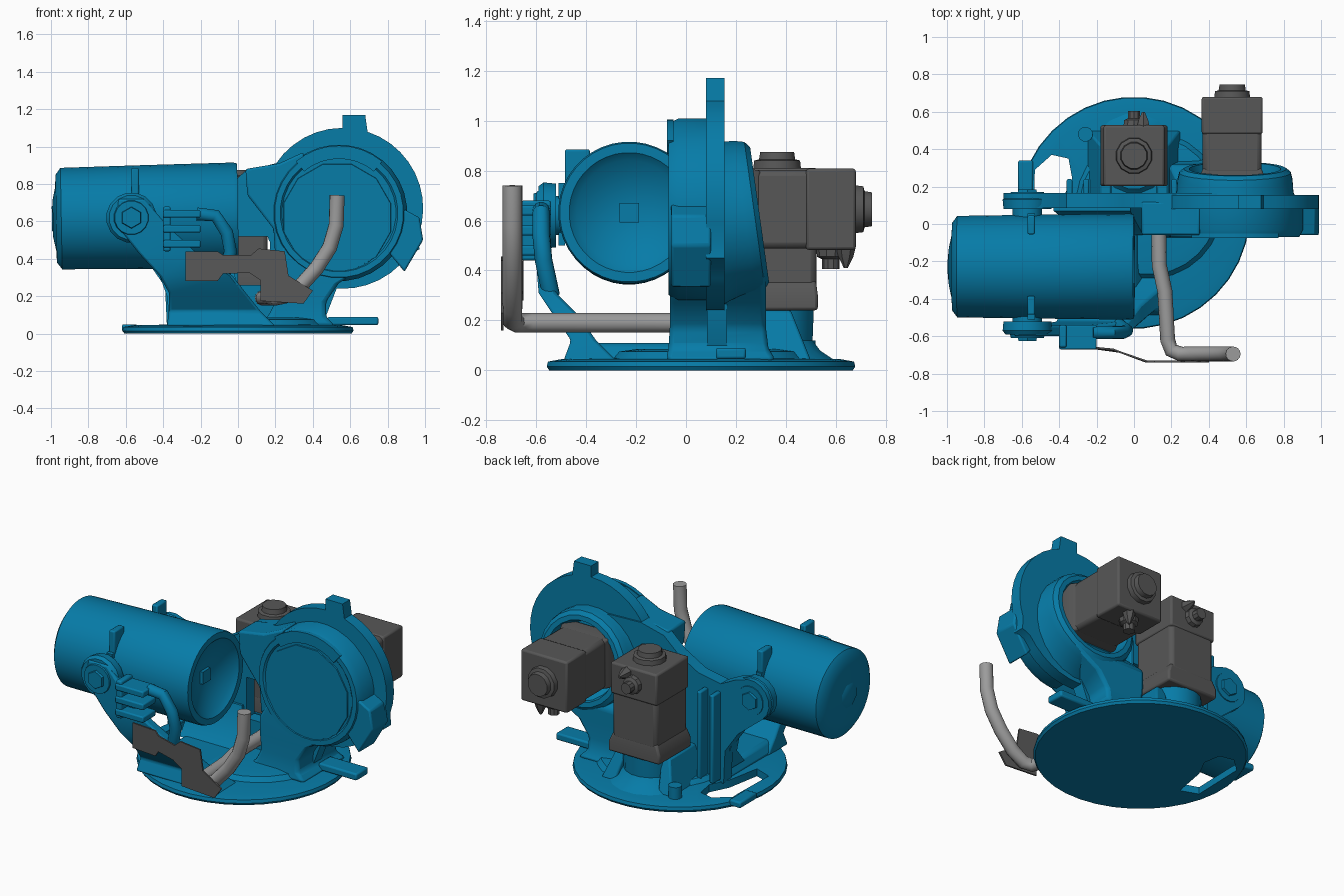
import bpy, bmesh, math
from mathutils import Vector, Matrix


def material(name, rgb):
    m = bpy.data.materials.new(name)
    m.diffuse_color = (*rgb, 1)
    return m


BLUE = material("blue_paint", (0.002, 0.2, 0.39))
DARK = material("dark_grey", (0.095, 0.095, 0.095))
PIPE = material("pipe_grey", (0.33, 0.33, 0.33))


def loft(name, rings, mat=BLUE, bevel=0, mtx=None):
    """Skin equal-length rings of points and cap both ends."""
    bm = bmesh.new()
    vs = [[bm.verts.new(p) for p in r] for r in rings]
    n = len(vs[0])
    for a, b in zip(vs, vs[1:]):
        for i in range(n):
            j = (i + 1) % n
            bm.faces.new((a[i], a[j], b[j], b[i]))
    bm.faces.new(vs[0])
    bm.faces.new(vs[-1])
    bmesh.ops.recalc_face_normals(bm, faces=bm.faces)
    if mtx:
        bm.transform(mtx)
    me = bpy.data.meshes.new(name)
    bm.to_mesh(me)
    bm.free()
    ob = bpy.data.objects.new(name, me)
    bpy.context.collection.objects.link(ob)
    me.materials.append(mat)
    if bevel:
        m = ob.modifiers.new("bevel", 'BEVEL')
        m.width, m.segments = bevel, 2
    return ob


def revolve(name, prof, origin=(0, 0, 0), axis=(0, 0, 1), n=28, mat=BLUE, mtx=None):
    """Turn (distance, radius) pairs about an axis."""
    q = Vector(axis).to_track_quat('Z', 'Y')
    rings = []
    for t, r in prof:
        ring = []
        for i in range(n):
            a = 2 * math.pi * (i + 0.5) / n
            ring.append(Vector(origin) + q @ Vector((r * math.cos(a), r * math.sin(a), t)))
        rings.append(ring)
    return loft(name, rings, mat, 0, mtx)


def slab(name, outline, y0, y1, mat=BLUE, bevel=0):
    return loft(name, [[(x, y, z) for x, z in outline] for y in (y0, y1)], mat, bevel)


def stack(name, secs, mat=BLUE, bevel=0, mtx=None):
    """Skin rectangles (x0, x1, y0, y1, z) going upward."""
    return loft(name, [[(a, c, z), (b, c, z), (b, d, z), (a, d, z)] for a, b, c, d, z in secs],
                mat, bevel, mtx)


def box(name, x, y, z, mat=BLUE, bevel=0, mtx=None):
    return stack(name, [(*x, *y, z[0]), (*x, *y, z[1])], mat, bevel, mtx)


def tube(name, pts, radius, mat):
    cu = bpy.data.curves.new(name, 'CURVE')
    cu.dimensions, cu.bevel_depth, cu.bevel_resolution = '3D', radius, 5
    cu.use_fill_caps = True
    sp = cu.splines.new('POLY')
    sp.points.add(len(pts) - 1)
    for p, c in zip(sp.points, pts):
        p.co = (*c, 1)
    ob = bpy.data.objects.new(name, cu)
    bpy.context.collection.objects.link(ob)
    cu.materials.append(mat)
    bpy.ops.object.select_all(action='DESELECT')
    ob.select_set(True)
    bpy.context.view_layer.objects.active = ob
    bpy.ops.object.convert(target='MESH')


def cut(ob, cutter):
    m = ob.modifiers.new("cut", 'BOOLEAN')
    m.operation, m.object, m.solver = 'DIFFERENCE', cutter, 'EXACT'
    bpy.context.view_layer.objects.active = ob
    bpy.ops.object.modifier_apply(modifier=m.name)
    bpy.data.objects.remove(cutter)


def circle(cx, cz, r, a0, a1, n):
    return [(cx + r * math.cos(math.radians(a0 + (a1 - a0) * i / n)),
             cz + r * math.sin(math.radians(a0 + (a1 - a0) * i / n))) for i in range(n + 1)]


# Turntable base with a kidney-shaped opening and foot lugs
base = revolve("base_plate", [(0, 0.61), (0.015, 0.62), (0.035, 0.615), (0.045, 0.56), (0.05, 0.3)],
               (0, 0.06, 0), n=36)
hole = [(-0.54, -0.06), (-0.43, -0.1), (-0.39, 0.12), (-0.33, 0.24), (-0.35, 0.35), (-0.44, 0.37), (-0.53, 0.29)]
cut(base, loft("hole_cutter", [[(x, y, z) for x, y in hole] for z in (-0.1, 0.2)]))
revolve("base_step", [(0.04, 0.4), (0.075, 0.37), (0.085, 0.3)], (0.08, 0.1, 0))
box("foot_lug_right", (0.48, 0.75), (0.12, 0.24), (0.045, 0.09), bevel=0.01)
box("foot_lug_left", (-0.62, -0.54), (0.17, 0.34), (0.01, 0.05), bevel=0.01)
revolve("base_pin", [(0.03, 0.04), (0.12, 0.04)], (-0.26, 0.48, 0), n=12)

# Rear wall joining the trunnion bearing to the arm flange
wall = slab("rear_wall", [(-0.38, 0.04), (0.45, 0.04), (0.55, 0.3), (0.5, 0.9), (0.2, 0.91),
                          (0.04, 0.87), (-0.06, 0.78), (-0.2, 0.7), (-0.36, 0.67), (-0.46, 0.72)]
            + circle(-0.57, 0.62, 0.13, 60, 230, 8) + [(-0.48, 0.38), (-0.39, 0.25)], 0.085, 0.165)
cut(wall, box("window_cutter", (0.0, 0.17), (0, 0.3), (0.26, 0.52)))
for x in (-0.36, -0.27, 0.2):
    box("wall_rib", (x, x + 0.03), (0.15, 0.24), (0.06, 0.62), bevel=0.008)

# Front support curving out under the balancer and up to its bearing
stack("front_support", [(-0.38, 0.2, -0.49, -0.28, 0.04), (-0.37, 0.12, -0.46, -0.36, 0.12),
                        (-0.37, 0.04, -0.53, -0.43, 0.22), (-0.42, -0.03, -0.59, -0.52, 0.31),
                        (-0.53, -0.22, -0.6, -0.54, 0.43), (-0.65, -0.38, -0.6, -0.54, 0.58),
                        (-0.64, -0.5, -0.6, -0.54, 0.72)], bevel=0.012)
stack("cradle_floor", [(-0.38, 0.05, -0.4, 0.12, 0.04), (-0.34, 0.0, -0.38, 0.12, 0.11)], bevel=0.02)
stack("cradle_web", [(-0.37, 0.05, -0.06, 0.12, 0.1), (-0.38, 0.0, 0.03, 0.12, 0.2),
                     (-0.43, -0.02, 0.07, 0.12, 0.34)])
tube("front_handle", [(-0.22, -0.58, 0.64), (-0.12, -0.58, 0.63), (-0.06, -0.58, 0.54),
                      (-0.04, -0.57, 0.44), (-0.08, -0.54, 0.3)], 0.035, BLUE)
box("front_bracket", (-0.4, -0.36), (-0.66, -0.54), (0.44, 0.68), bevel=0.01)
for z in (0.46, 0.54, 0.62):
    box("bracket_shelf", (-0.4, -0.2), (-0.67, -0.54), (z, z + 0.04), bevel=0.008)

# Balancer cylinder with a dished right end
AX = (1, 0, 0.018)
revolve("balancer", [(-0.99, 0.1), (-0.975, 0.17), (-0.972, 0.235), (-0.945, 0.272), (-0.55, 0.278),
                     (-0.02, 0.284), (0, 0.278), (0, 0.24), (-0.03, 0.21), (-0.08, 0.07)],
        (0, -0.228, 0.632), AX, 40)
revolve("balancer_end_cap", [(-0.995, 0.07), (-0.97, 0.11)], (0, -0.228, 0.632), AX, 8)
revolve("balancer_rod_end", [(-0.1, 0.055), (-0.06, 0.055)], (0, -0.228, 0.632), AX, 4)
for y in (-0.485, -0.055):
    box("balancer_fin", (-0.57, -0.53), (y, y + 0.1), (0.7, 0.885), bevel=0.008)
for y in (-0.51, 0.03):
    box("balancer_side_rib", (-0.57, -0.53), (y, y + 0.025), (0.5, 0.75))

# Trunnion bearings, mirrored front and back
for y, s in ((-0.48, -1), (0.04, 1)):
    revolve("trunnion_bearing", [(-0.06, 0.08), (0.04, 0.08), (0.04, 0.13), (0.09, 0.135), (0.11, 0.12),
                                 (0.11, 0.095), (0.13, 0.09)], (-0.57, y, 0.62), (0, s, 0), 16)
    revolve("trunnion_nut", [(0.1, 0.065), (0.145, 0.055)], (-0.57, y, 0.62), (0, s, 0), 6)

# Column carrying the arm flange
stack("column", [(0.08, 0.52, -0.08, 0.36, 0.04), (0.16, 0.47, -0.07, 0.33, 0.09),
                 (0.2, 0.47, -0.065, 0.32, 0.17), (0.19, 0.54, -0.065, 0.32, 0.27),
                 (0.19, 0.72, -0.065, 0.32, 0.38), (0.25, 0.8, -0.06, 0.2, 0.5)], bevel=0.02)
slab("column_shoulder", [(0.05, 0.74), (0.04, 0.88), (0.22, 0.91), (0.35, 0.97), (0.4, 0.5),
                         (0.2, 0.4), (0.19, 0.56)], -0.06, 0.12, bevel=0.012)

# Arm flange: thick front drum, larger plate with lugs, tilted motor cup behind
revolve("flange_drum", [(0.15, 0.365), (-0.03, 0.365), (-0.07, 0.345), (-0.07, 0.315), (-0.06, 0.305)],
        (0.54, 0, 0.645), (0, 1, 0), 32)
revolve("flange_face", [(-0.05, 0.3), (-0.066, 0.295)], (0.53, 0, 0.62), (0, 1, 0), 12)
slab("flange_plate", [(0.56, 1.17), (0.56, 1.1)] + circle(0.56, 0.67, 0.43, 100, 325, 24)
     + [(0.97, 0.45)] + circle(0.56, 0.67, 0.43, -20, 72, 10) + [(0.68, 1.17)], 0.08, 0.155)
slab("flange_stop_lug", [(0.8, 0.44), (0.89, 0.33), (0.99, 0.5), (0.97, 0.62), (0.86, 0.68)],
     -0.06, 0.1, bevel=0.01)
slab("flange_arc_pad", circle(0.54, 0.645, 0.36, 50, 130, 8) + circle(0.54, 0.645, 0.29, 130, 50, 8),
     -0.076, -0.05)
revolve("motor_cup", [(-0.18, 0.34), (-0.11, 0.315), (-0.04, 0.31), (0.0, 0.3), (0.02, 0.275),
                      (0.02, 0.245), (-0.07, 0.22)], (0.54, 0.275, 0.62), (0, 1, 0.14), 24)

# Pedestal below the upright motor
revolve("motor_pedestal", [(0.04, 0.25), (0.08, 0.19), (0.12, 0.16), (0.25, 0.165)], (0, 0.35, 0), n=16)
for s in (-1, 1):
    stack("pedestal_rib", [(s * 0.2 - 0.05, s * 0.2 + 0.05, 0.15, 0.5, 0.04),
                           (s * 0.15 - 0.03, s * 0.15 + 0.03, 0.15, 0.42, 0.24)], bevel=0.01)


# Two motors: local z is the shaft axis, local y the connector side
def motor(name, length, mtx):
    w = 0.163
    stack(name + "_flange", [(-0.18, 0.18, -w, w, 0), (-0.18, 0.18, -w, w, 0.06),
                             (-0.155, 0.155, -0.155, 0.155, 0.12)], DARK, 0.012, mtx)
    box(name + "_body", (-0.158, 0.158), (-0.158, 0.158), (0.08, length - 0.1), DARK, 0.025, mtx)
    box(name + "_housing", (-w, w), (-w, w), (length - 0.2, length), DARK, 0.012, mtx)
    revolve(name + "_cap", [(length - 0.01, 0.1), (length + 0.03, 0.095), (length + 0.035, 0.075),
                            (length + 0.065, 0.07)], n=12, mat=DARK, mtx=mtx)
    o = (0, 0, length - 0.1)
    revolve(name + "_connector", [(0.15, 0.06), (0.19, 0.055), (0.2, 0.035), (0.24, 0.035)],
            o, (0, 1, 0), 10, DARK, mtx)
    revolve(name + "_plug", [(0.15, 0.04), (0.19, 0.03), (0.235, 0.008)],
            (0.05, 0, length - 0.04), (0, 1, 0), 6, DARK, mtx)


motor("upright_motor", 0.57, Matrix.Translation((0, 0.365, 0.24)))
motor("rear_motor", 0.5, Matrix.Translation((0.525, 0.18, 0.645)) @ Matrix.Rotation(-math.pi / 2, 4, 'X'))

# Cable pipe running forward, across, then up
tube("cable_pipe", [(0.13, 0.1, 0.19), (0.135, -0.22, 0.19), (0.165, -0.36, 0.19), (0.18, -0.62, 0.19),
                    (0.2, -0.675, 0.19), (0.25, -0.695, 0.2), (0.33, -0.695, 0.25), (0.42, -0.695, 0.35),
                    (0.49, -0.695, 0.46), (0.525, -0.695, 0.58), (0.53, -0.695, 0.74)], 0.04, PIPE)

# Thin cable guard plate, stepping forward along its length
top = [(-0.28, 0.44), (-0.11, 0.44), (-0.08, 0.42), (0.07, 0.42), (0.11, 0.455), (0.25, 0.44),
       (0.27, 0.31), (0.4, 0.23)]
low = [(0.35, 0.16), (0.12, 0.175), (0.12, 0.285), (0.06, 0.325), (-0.08, 0.32), (-0.11, 0.28), (-0.28, 0.28)]
front = lambda x: -0.655 - 0.08 * min(1, max(0, (x + 0.15) / 0.2))
loft("cable_guard", [[(x, front(x) + d, z) for x, z in top + low] for d in (-0.005, 0.005)], DARK)

# Smooth shading with crisp edges
bpy.ops.object.select_all(action='SELECT')
bpy.context.view_layer.objects.active = base
bpy.ops.object.shade_smooth_by_angle(angle=math.radians(35))
